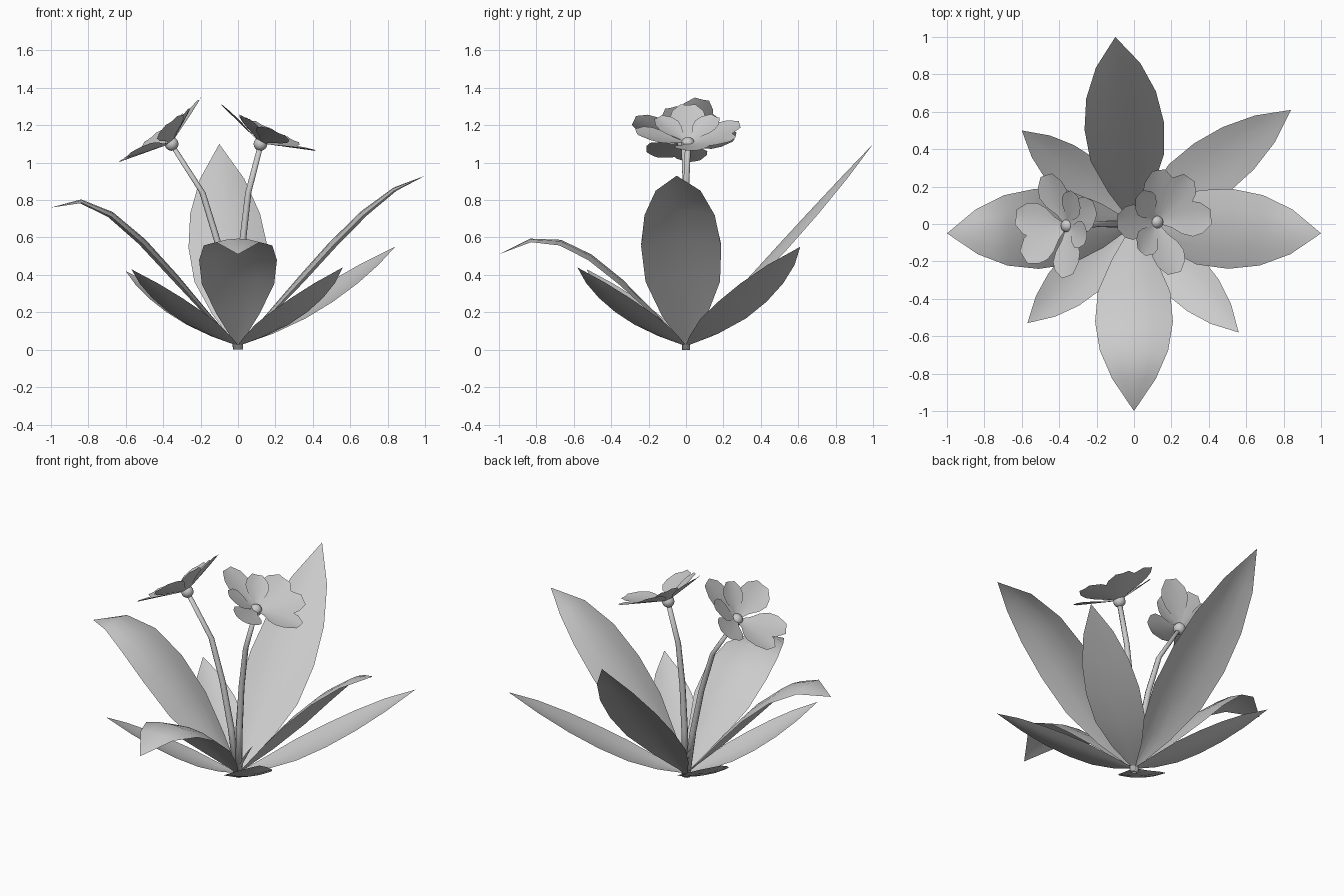
import bpy, bmesh, math
from mathutils import Vector, Matrix

cube = bpy.data.objects.get("Cube")
if cube:
    bpy.data.objects.remove(cube, do_unlink=True)

grey = bpy.data.materials.new("soft grey")
grey.use_nodes = True
COLOUR = (0.6, 0.6, 0.6, 1)
grey.diffuse_color = COLOUR
grey.node_tree.nodes["Principled BSDF"].inputs["Base Color"].default_value = COLOUR

LEAF_WIDTHS = [0.04, 0.56, 0.93, 1, 0.88, 0.56, 0]
PETAL_WIDTHS = [0.14, 0.38, 0.8, 1, 0.88, 0.42]
ACROSS = (-1, -0.5, 0, 0.5, 1)


def finish(bm, name):
    mesh = bpy.data.meshes.new(name)
    bm.to_mesh(mesh)
    bm.free()
    mesh.materials.append(grey)
    mesh.polygons.foreach_set("use_smooth", [True] * len(mesh.polygons))
    obj = bpy.data.objects.new(name, mesh)
    bpy.context.collection.objects.link(obj)


def bezier(points, t):
    a, b, c, d = points
    s = 1 - t
    return a * s**3 + b * 3 * s * s * t + c * 3 * s * t * t + d * t**3


def add_blade(bm, spine, side, widths, half, cup):
    """Thin curved sheet along a spine; positive cup raises the edges."""
    rows = []
    for i, w in enumerate(widths):
        tangent = spine[min(i + 1, len(spine) - 1)] - spine[max(i - 1, 0)]
        up = side.cross(tangent).normalized()
        if w == 0:
            rows.append([bm.verts.new(spine[i])] * len(ACROSS))
        else:
            rows.append([bm.verts.new(spine[i] + side * s * w * half + up * cup * w * s * s)
                         for s in ACROSS])
    for low, high in zip(rows, rows[1:]):
        for j in range(len(ACROSS) - 1):
            corners = [low[j], low[j + 1], high[j + 1], high[j]]
            bm.faces.new(list(dict.fromkeys(corners)))


def leaf(name, tip, bend1, bend2, half, cup):
    """Bends are (share of reach, height) control points below the tip."""
    x, y, z = tip
    ctrl = [Vector((0, 0, 0.02))]
    ctrl += [Vector((x * r, y * r, h)) for r, h in (bend1, bend2)] + [Vector(tip)]
    n = len(LEAF_WIDTHS) - 1
    spine = [bezier(ctrl, i / n) for i in range(n + 1)]
    bm = bmesh.new()
    add_blade(bm, spine, Vector((y, -x, 0)).normalized(), LEAF_WIDTHS, half, cup)
    finish(bm, name)


# Four large leaves with drooping edges
leaf("back_leaf", (-0.1, 1.0, 1.1), (0.33, 0.38), (0.67, 0.76), 0.213, -0.035)
leaf("front_leaf", (0, -1.0, 0.51), (0.35, 0.4), (0.66, 0.78), 0.208, -0.035)
leaf("left_leaf", (1.0, -0.05, 0.93), (0.3, 0.335), (0.67, 0.88), 0.214, -0.035)
leaf("right_leaf", (-1.0, -0.05, 0.76), (0.3, 0.335), (0.69, 0.98), 0.214, -0.035)

# Four smaller leaves between them, with raised edges
leaf("back_left_leaf", (0.84, 0.61, 0.55), (0.33, 0.11), (0.68, 0.34), 0.16, 0.02)
leaf("back_right_leaf", (-0.6, 0.5, 0.42), (0.33, 0.09), (0.68, 0.25), 0.135, 0.02)
leaf("front_left_leaf", (0.56, -0.58, 0.44), (0.33, 0.09), (0.68, 0.25), 0.135, 0.02)
leaf("front_right_leaf", (-0.57, -0.53, 0.43), (0.33, 0.09), (0.68, 0.25), 0.135, 0.02)

# Small young leaves at the foot of the stems
leaf("left_sprout", (0.1, 0.01, 0.22), (0.3, 0.09), (0.65, 0.16), 0.028, 0.008)
leaf("right_sprout", (-0.05, 0.02, 0.2), (0.4, 0.08), (0.7, 0.14), 0.028, 0.008)


def stem(name, points):
    """Tapered round stem through the points."""
    bm = bmesh.new()
    rings = []
    for i, p in enumerate(points):
        radius = 0.021 - 0.006 * i / (len(points) - 1)
        rings.append([bm.verts.new(Vector(p) + Vector((math.cos(a), math.sin(a), 0)) * radius)
                      for a in (math.tau * k / 8 for k in range(8))])
    for low, high in zip(rings, rings[1:]):
        for k in range(8):
            bm.faces.new([low[k - 1], low[k], high[k], high[k - 1]])
    bm.faces.new(rings[0][::-1])
    bm.faces.new(rings[-1])
    finish(bm, name)


def flower(name, centre, tilt, wide, raised):
    """Round heart, wide petals in a tilted cone, and smaller raised petals."""
    place = Matrix.Translation(centre)
    turn = place @ Matrix.Rotation(math.radians(tilt), 4, "Y")
    bm = bmesh.new()
    bmesh.ops.create_uvsphere(bm, u_segments=12, v_segments=8, radius=0.037, matrix=place)
    finish(bm, name + "_heart")
    bm = bmesh.new()
    n = len(PETAL_WIDTHS) - 1
    for angles, reach, rise, half in ((wide, 0.26, 0.085, 0.095), (raised, 0.19, 0.08, 0.075)):
        for angle in angles:
            turned = turn @ Matrix.Rotation(math.radians(angle), 4, "Z")
            spine = [turned @ Vector((0.02 + reach * i / n, 0, 0.01 + rise * i / n))
                     for i in range(n + 1)]
            side = turned.to_3x3() @ Vector((0, -1, 0))
            add_blade(bm, spine, side, PETAL_WIDTHS, half, 0.01)
    finish(bm, name + "_petals")


# Two flowers on stems
stem("right_stem", [(-0.005, 0, 0), (-0.05, 0, 0.3), (-0.11, 0, 0.58),
                    (-0.19, 0, 0.84), (-0.35, -0.01, 1.09)])
stem("left_stem", [(0.005, 0, 0), (0.01, 0, 0.3), (0.025, 0, 0.58),
                   (0.055, 0, 0.84), (0.12, 0.01, 1.09)])
flower("right_flower", (-0.355, -0.01, 1.1), -38, (20, 104, 170, 217, 286), (55, 340))
flower("left_flower", (0.12, 0.01, 1.1), 26, (6, 58, 97, 180, 282), (135, 230))
